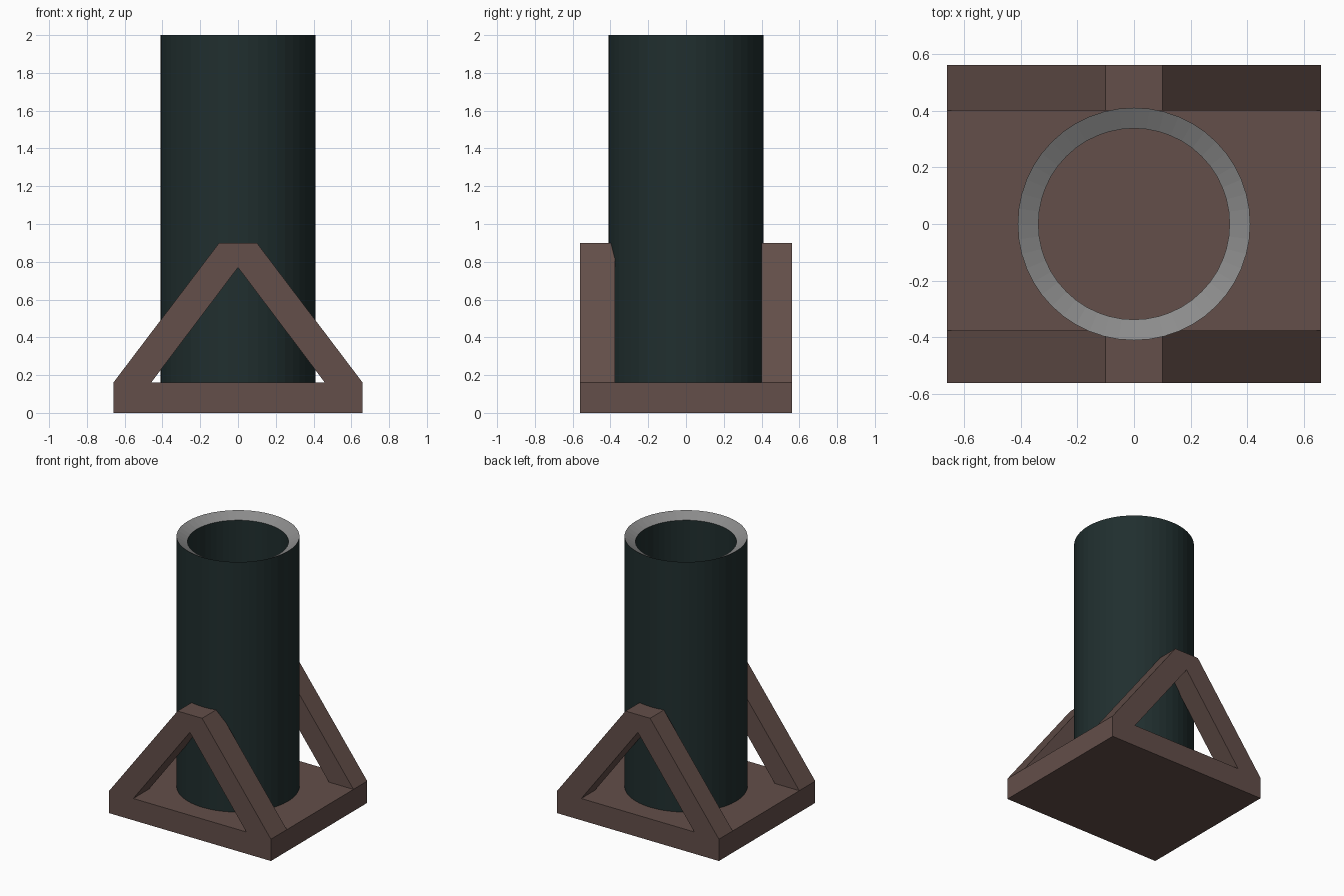
import bpy, bmesh, math

if "Cube" in bpy.data.objects:
    bpy.data.objects.remove(bpy.data.objects["Cube"])

def material(name, rgb):
    m = bpy.data.materials.new(name)
    m.diffuse_color = (*rgb, 1)
    m.use_nodes = True
    m.node_tree.nodes["Principled BSDF"].inputs["Base Color"].default_value = m.diffuse_color
    return m

BROWN = material("brown wood", (0.125, 0.077, 0.067))
DARK = material("dark green metal", (0.0145, 0.028, 0.028))
GREY = material("grey rim", (0.26, 0.26, 0.26))

def finish(bm, name, mats):
    bmesh.ops.recalc_face_normals(bm, faces=bm.faces[:])
    me = bpy.data.meshes.new(name)
    bm.to_mesh(me)
    bm.free()
    for m in mats:
        me.materials.append(m)
    ob = bpy.data.objects.new(name, me)
    bpy.context.collection.objects.link(ob)
    return ob

def prism(name, profile, y0, y1):
    """Extrude an x-z profile along y."""
    bm = bmesh.new()
    face = bm.faces.new([bm.verts.new((x, y0, z)) for x, z in profile])
    ext = bmesh.ops.extrude_face_region(bm, geom=[face])
    verts = [g for g in ext["geom"] if isinstance(g, bmesh.types.BMVert)]
    bmesh.ops.translate(bm, verts=verts, vec=(0, y1 - y0, 0))
    return finish(bm, name, [BROWN])

# Base slab
prism("base", [(-0.66, 0), (0.66, 0), (0.66, 0.16), (-0.66, 0.16)], -0.56, 0.56)

# A-shaped side brackets with a triangular opening
bracket = [(-0.66, 0.16), (-0.46, 0.16), (0, 0.77), (0.46, 0.16),
           (0.66, 0.16), (0.10, 0.90), (-0.10, 0.90)]
prism("front_bracket", bracket, -0.56, -0.375)
prism("back_bracket", bracket, 0.40, 0.56)

# Open tube with a rim sloping inwards
SIDES = 48
rings = [(0.41, 0.16), (0.41, 2.0), (0.337, 1.96), (0.337, 0.16)]
bm = bmesh.new()
loops = [[bm.verts.new((r * math.cos(a), r * math.sin(a), z))
          for a in (2 * math.pi * i / SIDES for i in range(SIDES))] for r, z in rings]
for k in range(4):
    a, b = loops[k], loops[(k + 1) % 4]
    for i in range(SIDES):
        j = (i + 1) % SIDES
        f = bm.faces.new((a[i], a[j], b[j], b[i]))
        f.material_index = 1 if k == 1 else 0
finish(bm, "tube", [DARK, GREY])
